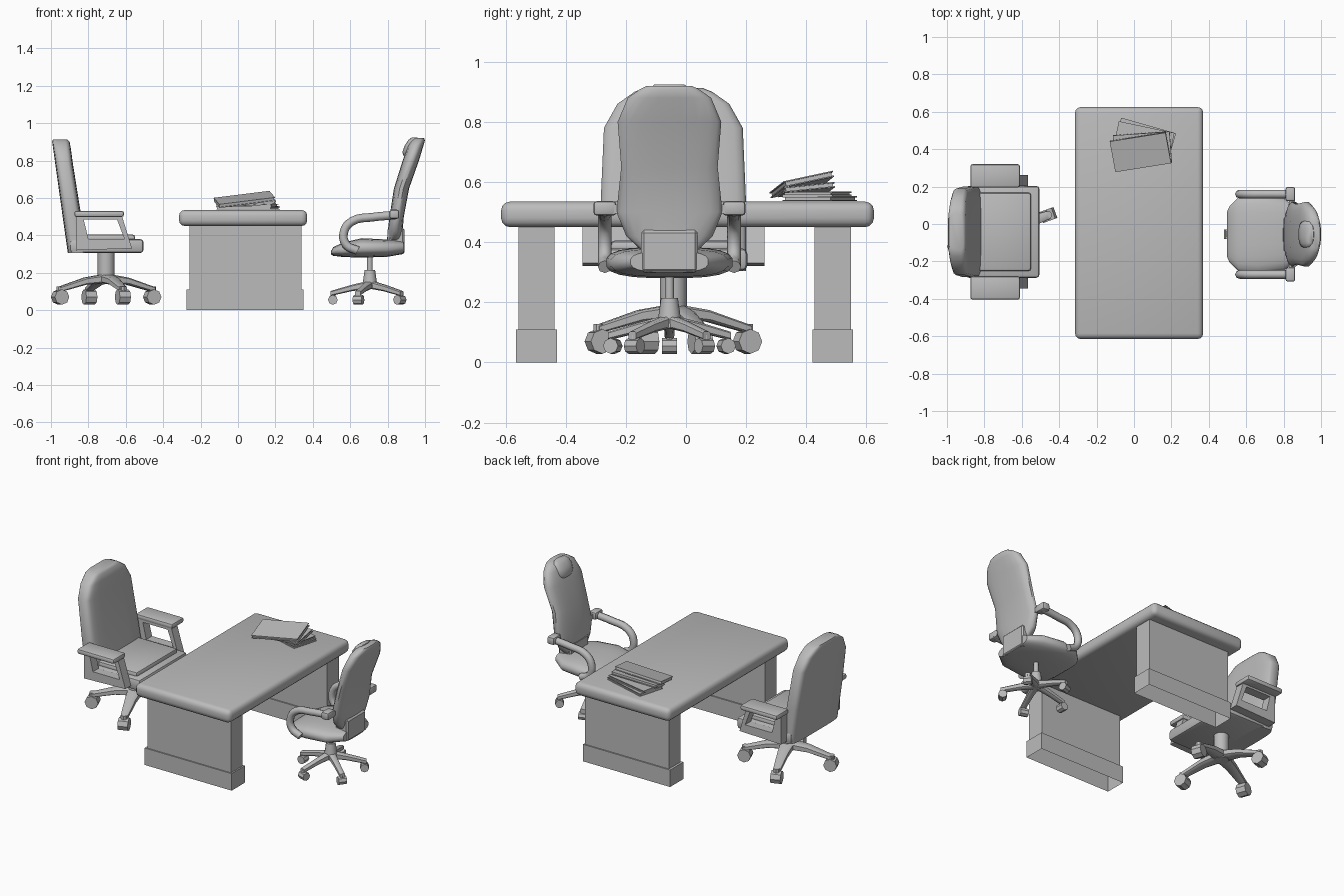
import bpy, bmesh
from math import radians, cos, sin, pi, copysign
from mathutils import Matrix, Vector, Euler

cube = bpy.data.objects.get("Cube")
if cube:
    bpy.data.objects.remove(cube, do_unlink=True)

grey = bpy.data.materials.new("plain_grey")
grey.use_nodes = True
grey.diffuse_color = (0.5, 0.5, 0.5, 1)
grey.node_tree.nodes["Principled BSDF"].inputs["Base Color"].default_value = (0.5, 0.5, 0.5, 1)


def finish(name, bm, matrix=None, angle=35):
    """Turn a bmesh into a shaded object."""
    bmesh.ops.recalc_face_normals(bm, faces=bm.faces)
    if matrix:
        bm.transform(matrix)
    mesh = bpy.data.meshes.new(name)
    bm.to_mesh(mesh)
    bm.free()
    mesh.materials.append(grey)
    ob = bpy.data.objects.new(name, mesh)
    bpy.context.collection.objects.link(ob)
    bpy.ops.object.select_all(action='DESELECT')
    ob.select_set(True)
    bpy.context.view_layer.objects.active = ob
    bpy.ops.object.shade_smooth_by_angle(angle=radians(angle))
    return ob


def box(name, x, y, z, bevel=0, segments=1, matrix=None, open_bottom=False):
    """Box from (low, high) ranges, optionally bevelled."""
    bm = bmesh.new()
    bmesh.ops.create_cube(bm, size=1)
    for v in bm.verts:
        v.co = [r[0] + (c + 0.5) * (r[1] - r[0]) for c, r in zip(v.co, (x, y, z))]
    if open_bottom:
        low = [f for f in bm.faces if all(v.co.z == min(z) for v in f.verts)]
        bmesh.ops.delete(bm, geom=low, context='FACES_ONLY')
    if bevel:
        bmesh.ops.bevel(bm, geom=bm.edges[:], offset=bevel, segments=segments,
                        profile=0.5, affect='EDGES')
    return finish(name, bm, matrix)


def loft(name, axis, stations, cy=0, n=16, power=3.0, matrix=None):
    """Skin rounded sections (position, low, high, half width in y) along x or z."""
    bm = bmesh.new()
    rings = []
    for t, lo, hi, hw in stations:
        ring = []
        for i in range(n):
            a = 2 * pi * (i + 0.5) / n
            c, s = (copysign(abs(f) ** (2 / power), f) for f in (cos(a), sin(a)))
            other, y = (lo + hi) / 2 + c * (hi - lo) / 2, cy + s * hw
            ring.append(bm.verts.new((t, y, other) if axis == 'x' else (other, y, t)))
        rings.append(ring)
    for a, b in zip(rings, rings[1:]):
        for i in range(n):
            j = (i + 1) % n
            bm.faces.new((a[i], a[j], b[j], b[i]))
    bm.faces.new(rings[0])
    bm.faces.new(rings[-1])
    return finish(name, bm, matrix, 45)


def cylinder(name, r1, r2, depth, matrix, sides=12):
    bm = bmesh.new()
    bmesh.ops.create_cone(bm, cap_ends=True, segments=sides, radius1=r1, radius2=r2, depth=depth)
    return finish(name, bm, matrix)


def frame(name, outer, inner, y0, y1):
    """Flat loop in the x-z plane with thickness in y."""
    bm = bmesh.new()
    loops = [[bm.verts.new((x, y, z)) for x, z in pts]
             for pts, y in ((outer, y0), (outer, y1), (inner, y1), (inner, y0))]
    n = len(outer)
    for k in range(4):
        a, b = loops[k], loops[(k + 1) % 4]
        for i in range(n):
            j = (i + 1) % n
            bm.faces.new((a[i], a[j], b[j], b[i]))
    return finish(name, bm)


def tube(name, points, radius):
    """Round tube through smoothed points."""
    curve = bpy.data.curves.new(name, 'CURVE')
    curve.dimensions = '3D'
    curve.bevel_depth, curve.bevel_resolution, curve.resolution_u = radius, 2, 4
    curve.use_fill_caps = True
    spline = curve.splines.new('BEZIER')
    spline.bezier_points.add(len(points) - 1)
    for p, co in zip(spline.bezier_points, points):
        p.co = co
        p.handle_left_type = p.handle_right_type = 'AUTO'
    curve.materials.append(grey)
    bpy.context.collection.objects.link(bpy.data.objects.new(name, curve))


def star_base(prefix, hub, count, start, reach, leg, wheel_r, wheel_w, wheel_z):
    """Swivel base: radiating legs with a wheel at each end."""
    for k in range(count):
        m = Matrix.Translation(hub) @ Matrix.Rotation(start + 2 * pi * k / count, 4, 'Z')
        loft(f"{prefix}_leg_{k + 1}", 'x', leg, n=8, power=4, matrix=m)
        at = m @ Matrix.Translation((reach, 0, wheel_z)) @ Matrix.Rotation(pi / 2, 4, 'X')
        cylinder(f"{prefix}_wheel_{k + 1}", wheel_r, wheel_r, wheel_w, at, 8)
        stem = m @ Matrix.Translation((reach, 0, wheel_z + wheel_r * 0.9))
        cylinder(f"{prefix}_wheel_stem_{k + 1}", wheel_r / 2, wheel_r / 2, wheel_r, stem, 8)


def book(name, loc, rot, thick):
    """Two covers around a slightly smaller page block."""
    m = Matrix.Translation(loc) @ Euler([radians(a) for a in rot]).to_matrix().to_4x4()
    h, c = thick / 2, 0.004
    for part, lo, hi, inset in (("lower_cover", -h, c - h, 0), ("pages", c - h, h - c, 0.006),
                                ("upper_cover", h - c, h, 0)):
        box(f"{name}_{part}", (-0.152, 0.152 - inset), (inset - 0.085, 0.085 - inset),
            (lo, hi), matrix=m)


# Desk: thick rounded top on two slab pedestals with hollow plinths
box("desk_top", (-0.315, 0.37), (-0.615, 0.625), (0.45, 0.535), 0.03, 3)
for side, y in (("right", -0.497), ("left", 0.488)):
    box(f"{side}_pedestal", (-0.26, 0.34), (y - 0.06, y + 0.06), (0.11, 0.455))
    box(f"{side}_plinth", (-0.275, 0.35), (y - 0.068, y + 0.068), (0, 0.11), open_bottom=True)

# Books stacked loosely on the desk
book("bottom_book", (0.055, 0.445, 0.545), (0, 0, -16), 0.016)
book("second_book", (0.05, 0.435, 0.561), (0, 0, -12), 0.014)
book("third_book", (0.045, 0.40, 0.575), (6, -3, 4), 0.018)
book("top_book", (0.035, 0.385, 0.592), (12, -7, 9), 0.02)

# Large chair, facing +x
CY = -0.042
loft("large_chair_back", 'z',
     [(0.305, -0.91, -0.80, 0.243), (0.53, -0.942, -0.842, 0.243), (0.78, -0.977, -0.882, 0.232),
      (0.86, -0.988, -0.893, 0.187), (0.9, -0.994, -0.9, 0.13), (0.912, -0.99, -0.912, 0.1)],
     cy=CY, n=20, power=5)
box("large_chair_seat", (-0.9, -0.505), (CY - 0.246, CY + 0.246), (0.305, 0.38), 0.018, 2)
box("large_chair_cushion", (-0.84, -0.55), (CY - 0.21, CY + 0.21), (0.365, 0.405), 0.015, 2)
outer = [(-0.865, 0.502), (-0.62, 0.502), (-0.567, 0.33), (-0.865, 0.32)]
inner = [(-0.825, 0.485), (-0.647, 0.485), (-0.607, 0.38), (-0.8, 0.38)]
for side, s in (("left", 1), ("right", -1)):
    y0, y1 = CY + s * 0.244, CY + s * 0.303
    frame(f"large_chair_{side}_arm_frame", outer, inner, min(y0, y1), max(y0, y1))
    y0, y1 = CY + s * 0.237, CY + s * 0.362
    box(f"large_chair_{side}_arm_pad", (-0.875, -0.61), (min(y0, y1), max(y0, y1)),
        (0.498, 0.531), 0.012, 2)
hub = Vector((-0.705, CY, 0))
cylinder("large_chair_column", 0.045, 0.045, 0.17, Matrix.Translation(hub + Vector((0, 0, 0.225))), 16)
star_base("large_chair", hub, 4, radians(20), 0.262,
          [(0, 0.145, 0.195, 0.045), (0.12, 0.135, 0.175, 0.034), (0.27, 0.095, 0.125, 0.022)],
          0.041, 0.062, 0.07)

# Small chair, facing -x
CY = -0.055
loft("small_chair_seat", 'x',
     [(0.497, 0.298, 0.315, 0.12), (0.51, 0.29, 0.338, 0.15), (0.56, 0.284, 0.36, 0.2),
      (0.66, 0.28, 0.385, 0.212), (0.8, 0.285, 0.378, 0.195), (0.885, 0.3, 0.37, 0.13)],
     cy=CY, n=20, power=2.8)
loft("small_chair_back", 'z',
     [(0.36, 0.795, 0.875, 0.08), (0.42, 0.8, 0.88, 0.145), (0.5, 0.81, 0.887, 0.178),
      (0.65, 0.833, 0.915, 0.162), (0.8, 0.88, 0.968, 0.174), (0.88, 0.908, 0.992, 0.14),
      (0.908, 0.925, 1.0, 0.1), (0.92, 0.945, 0.995, 0.075)],
     cy=CY, n=20, power=2.6)
box("small_chair_back_bracket", (0.8, 0.89), (CY - 0.095, CY + 0.095), (0.3, 0.44), 0.01)
loft("small_chair_headrest", 'z',
     [(0.825, 0.885, 0.915, 0.05), (0.845, 0.878, 0.94, 0.07), (0.88, 0.89, 0.96, 0.077),
      (0.91, 0.91, 0.965, 0.07), (0.924, 0.93, 0.96, 0.05)], cy=CY, n=14, power=2.4)
for side, s in (("left", 1), ("right", -1)):
    y = CY + s * 0.215
    path = [(0.84, 0.508), (0.72, 0.497), (0.61, 0.475), (0.567, 0.42), (0.578, 0.35), (0.64, 0.318)]
    tube(f"small_chair_{side}_arm", [(x, y, z) for x, z in path], 0.023)
    box(f"small_chair_{side}_arm_joint", (0.81, 0.862), (y - 0.038, y + 0.038),
        (0.488, 0.537), 0.012, 2)
    box(f"small_chair_{side}_arm_link", (0.83, 0.86), (min(y, y - s * 0.08), max(y, y - s * 0.08)),
        (0.495, 0.525))
hub = Vector((0.705, CY, 0))
cylinder("small_chair_hub", 0.042, 0.028, 0.1, Matrix.Translation(hub + Vector((0, 0, 0.165))))
cylinder("small_chair_post", 0.015, 0.015, 0.12, Matrix.Translation(hub + Vector((0, 0, 0.24))))
star_base("small_chair", hub, 5, pi, 0.198,
          [(0, 0.115, 0.16, 0.024), (0.1, 0.1, 0.135, 0.018), (0.21, 0.075, 0.103, 0.016)],
          0.026, 0.05, 0.055)
